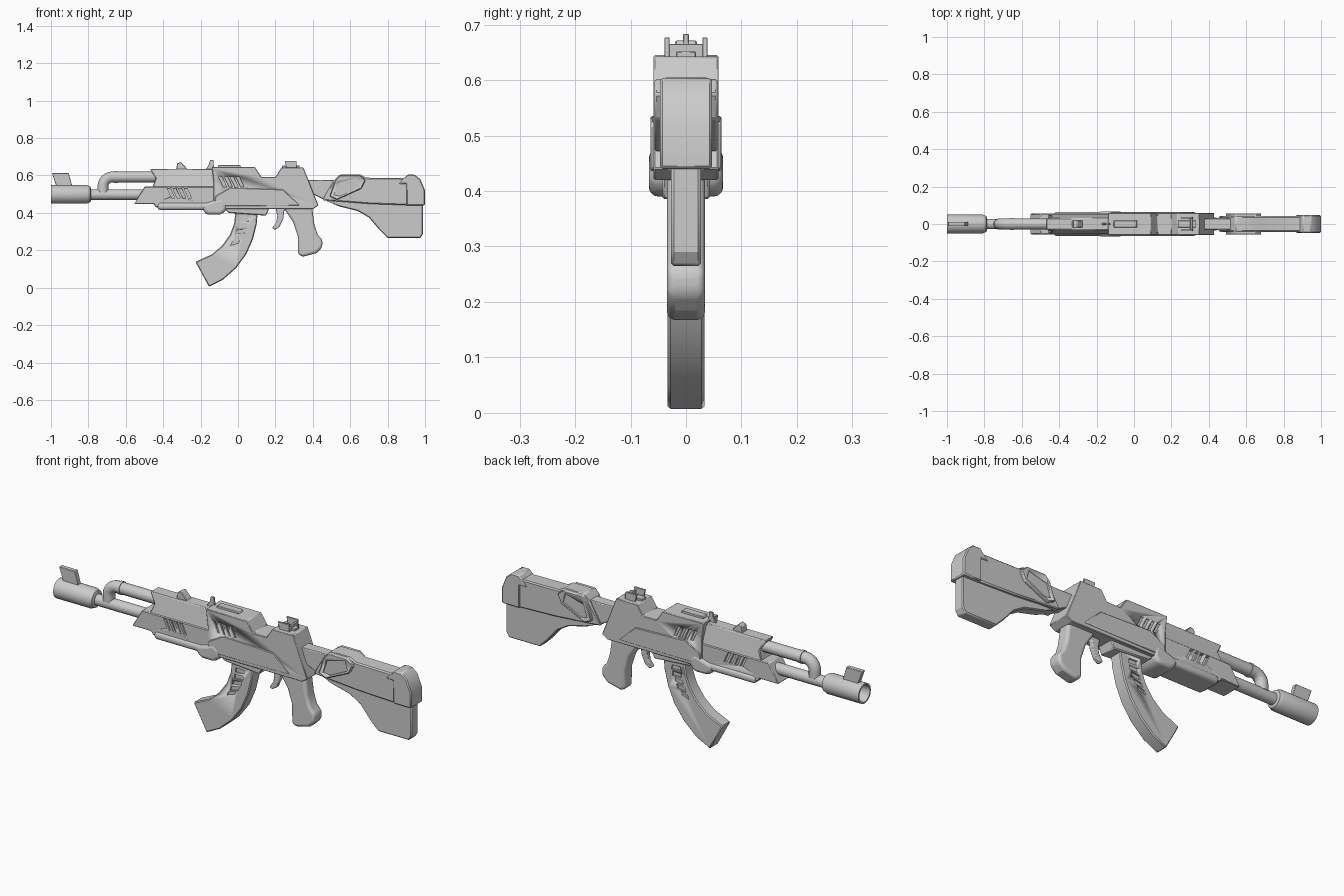
import bpy, bmesh, math


def finish(name, bm, bevel=0.0, segs=1, angle=30):
    bmesh.ops.recalc_face_normals(bm, faces=bm.faces)
    me = bpy.data.meshes.new(name)
    bm.to_mesh(me)
    bm.free()
    ob = bpy.data.objects.new(name, me)
    bpy.context.collection.objects.link(ob)
    bpy.context.view_layer.objects.active = ob
    bpy.ops.object.select_all(action='DESELECT')
    ob.select_set(True)
    bpy.ops.object.shade_smooth_by_angle(angle=math.radians(angle))
    if bevel:
        m = ob.modifiers.new("Bevel", 'BEVEL')
        m.width, m.segments = bevel, segs
        m.limit_method, m.angle_limit = 'ANGLE', math.radians(35)
    return ob


def add_prism(bm, pts, y0, y1):
    """Side profile (x, z) spanning y0..y1; either may be a function of z."""
    f0, f1 = [y if callable(y) else (lambda z, v=y: v) for y in (y0, y1)]
    a = [bm.verts.new((x, f0(z), z)) for x, z in pts]
    b = [bm.verts.new((x, f1(z), z)) for x, z in pts]
    bm.faces.new(a)
    bm.faces.new(b[::-1])
    for i in range(len(pts)):
        j = (i + 1) % len(pts)
        bm.faces.new((a[i], b[i], b[j], a[j]))


def prism(name, pts, w, bevel=0.004, segs=1, y=0.0):
    bm = bmesh.new()
    if callable(w):
        add_prism(bm, pts, lambda z: -w(z), w)
    else:
        add_prism(bm, pts, y - w, y + w)
    return finish(name, bm, bevel, segs)


def lathe(name, prof, z, n=28):
    """Spin (x, radius) rings about a lengthwise axis at height z."""
    bm = bmesh.new()
    rings = []
    for x, r in prof:
        rings.append([bm.verts.new((x, r * math.cos(2 * math.pi * k / n),
                                    z + r * math.sin(2 * math.pi * k / n))) for k in range(n)])
    for a, b in zip(rings, rings[1:]):
        for k in range(n):
            bm.faces.new((a[k], a[(k + 1) % n], b[(k + 1) % n], b[k]))
    bm.faces.new(rings[0])
    bm.faces.new(rings[-1])
    return finish(name, bm)


def recess(ob, shapes, inner):
    """Cut the same shallow pockets into both sides."""
    bm = bmesh.new()
    for s in shapes:
        for side in (-1, 1):
            add_prism(bm, s, side * inner, side * 0.15)
    cut = finish(ob.name + "_cutter", bm)
    cut.hide_render = True
    cut.hide_viewport = True
    cut.display_type = 'WIRE'
    m = ob.modifiers.new("Recess", 'BOOLEAN')
    m.object, m.operation, m.solver = cut, 'DIFFERENCE', 'EXACT'


def slots(x, z, n, step, wid, dx, h):
    return [[(x + i * step, z), (x + i * step + wid, z),
             (x + i * step + wid + dx, z - h), (x + i * step + dx, z - h)] for i in range(n)]


# Barrel, hollow muzzle and front sight
lathe("barrel", [(-0.85, 0.028), (-0.45, 0.028)], 0.497)
lathe("muzzle", [(-0.86, 0.038), (-1.0, 0.042), (-1.0, 0.05), (-0.81, 0.05),
                 (-0.79, 0.042), (-0.785, 0.028)], 0.499)
prism("front_sight", [(-0.995, 0.612), (-0.905, 0.612), (-0.885, 0.54), (-0.97, 0.54)], 0.012, 0.002)

# Gas tube with its elbow down to the barrel
cu = bpy.data.curves.new("gas_tube", 'CURVE')
cu.dimensions = '3D'
cu.bevel_depth, cu.bevel_resolution, cu.use_fill_caps = 0.029, 5, True
sp = cu.splines.new('POLY')
path = [(-0.722, 0.51), (-0.722, 0.54)]
path += [(-0.672 - 0.05 * math.cos(a), 0.542 + 0.05 * math.sin(a))
         for a in [math.radians(d) for d in range(15, 91, 15)]] + [(-0.42, 0.592)]
sp.points.add(len(path) - 1)
for p, (x, z) in zip(sp.points, path):
    p.co = (x, 0, z, 1)
sp.use_smooth = True
bpy.context.collection.objects.link(bpy.data.objects.new("gas_tube", cu))
lathe("tube_collar", [(-0.66, 0.029), (-0.66, 0.032), (-0.645, 0.032), (-0.645, 0.029)], 0.592)

# Handguard: tapered cover and vented lower half
prism("handguard_cover", [(-0.47, 0.635), (-0.1, 0.635), (-0.1, 0.53), (-0.46, 0.53), (-0.44, 0.585)],
      lambda z: 0.032 + (0.635 - z) * 0.2)
guard = prism("handguard", [(-0.50, 0.54), (-0.1, 0.54), (-0.1, 0.43), (-0.44, 0.43), (-0.45, 0.447),
                            (-0.555, 0.447)], 0.055)
recess(guard, slots(-0.38, 0.535, 4, 0.03, 0.016, 0.025, 0.055), 0.043)

# Rounded housing below the handguard
prism("under_housing", [(-0.43, 0.415), (-0.43, 0.455), (-0.1, 0.455), (-0.1, 0.415)], 0.064, 0.017, 4)
prism("housing_bulge", [(-0.19, 0.415), (-0.165, 0.39), (-0.09, 0.39), (-0.062, 0.415), (-0.062, 0.455),
                        (-0.09, 0.48), (-0.165, 0.455), (-0.19, 0.45)], 0.067, 0.02, 4)

# Receiver with vents, raised side panels and magazine well
receiver = prism("receiver", [(-0.14, 0.645), (0.09, 0.645), (0.125, 0.592), (0.20, 0.592), (0.232, 0.642),
                              (0.35, 0.642), (0.43, 0.44), (0.40, 0.42), (-0.13, 0.42), (-0.13, 0.56)],
                 0.059, 0.003)
recess(receiver, slots(-0.105, 0.595, 4, 0.031, 0.018, 0.027, 0.058), 0.047)
for s in (-1, 1):
    prism("side_panel", [(-0.13, 0.435), (-0.12, 0.49), (-0.04, 0.535), (0.24, 0.525), (0.33, 0.44)],
          0.006, 0.003, y=s * 0.058)
prism("magazine_well", [(-0.08, 0.43), (0.17, 0.43), (0.15, 0.385), (-0.05, 0.40)], 0.043)

# Top rail and sights
prism("top_rail", [(-0.11, 0.64), (-0.105, 0.656), (0.01, 0.656), (0.02, 0.64)], 0.018, 0.002)
prism("middle_sight", [(-0.335, 0.61), (-0.325, 0.665), (-0.305, 0.672), (-0.28, 0.645), (-0.26, 0.61)],
      0.02, 0.003)
prism("sight_post", [(-0.18, 0.62), (-0.155, 0.66), (-0.15, 0.683), (-0.132, 0.683), (-0.127, 0.62)],
      0.005, 0.001)
prism("rear_sight_base", [(0.235, 0.63), (0.235, 0.652), (0.33, 0.652), (0.33, 0.63)], 0.018, 0.002)
for s in (-1, 1):
    prism("rear_sight_wing", [(0.26, 0.635), (0.25, 0.677), (0.312, 0.677), (0.315, 0.635)],
          0.0045, 0.001, y=s * 0.034)
prism("rear_sight_bridge", [(0.30, 0.635), (0.30, 0.665), (0.312, 0.665), (0.312, 0.635)], 0.032, 0.001)

# Curved magazine with a ladder of side windows
front = [(-0.015, 0.40), (-0.02, 0.345), (-0.042, 0.285), (-0.085, 0.225), (-0.14, 0.178), (-0.228, 0.138)]
rear = [(-0.155, 0.005), (-0.08, 0.043), (-0.01, 0.105), (0.045, 0.18), (0.08, 0.26), (0.10, 0.34), (0.105, 0.40)]
mag = prism("magazine", front + rear, 0.033, 0.005)
cells = []
for i in range(5):
    x, z = [(0.033, 0.365), (0.028, 0.333), (0.018, 0.301), (0.004, 0.270), (-0.014, 0.241)][i]
    a = math.radians(-5 + 8 * i)
    c, s = math.cos(a), math.sin(a)
    cells.append([(x + u * c + v * s, z - u * s * -0.6 + v * c)
                  for u, v in ((-0.024, -0.011), (0.024, -0.011), (0.024, 0.011), (-0.024, 0.011))])
recess(mag, cells, 0.025)

# Trigger and pistol grip
prism("trigger", [(0.20, 0.43), (0.25, 0.43), (0.242, 0.37), (0.222, 0.325), (0.198, 0.31), (0.183, 0.318),
                  (0.205, 0.35), (0.21, 0.385)], 0.012, 0.004, 2)
prism("pistol_grip", [(0.235, 0.44), (0.395, 0.44), (0.408, 0.34), (0.425, 0.285), (0.452, 0.255), (0.45, 0.215),
                      (0.42, 0.185), (0.345, 0.165), (0.32, 0.18), (0.32, 0.275), (0.295, 0.35)],
      0.034, 0.018, 4)

# Stock: connector, upper body, cheek panels, butt cap and lower blade
prism("stock_connector", [(0.36, 0.577), (0.54, 0.577), (0.52, 0.46), (0.46, 0.47), (0.38, 0.51)], 0.03)
prism("stock_body", [(0.45, 0.468), (0.51, 0.57), (0.545, 0.605), (0.655, 0.605), (0.685, 0.588), (0.92, 0.585),
                     (0.92, 0.44), (0.70, 0.448)], 0.042, 0.006)
pads = prism("stock_pads", [(0.49, 0.488), (0.52, 0.575), (0.545, 0.602), (0.65, 0.602), (0.682, 0.575),
                            (0.66, 0.53), (0.53, 0.47)], 0.057, 0.004)
recess(pads, [[(0.513, 0.495), (0.535, 0.562), (0.638, 0.588), (0.652, 0.54), (0.55, 0.49)]], 0.049)
prism("butt_cap", [(0.86, 0.555), (0.905, 0.604), (0.945, 0.604), (0.975, 0.58), (1.0, 0.52), (1.0, 0.44),
                   (0.90, 0.44), (0.90, 0.555)], 0.047, 0.005)
prism("stock_blade", [(0.47, 0.465), (0.99, 0.46), (0.99, 0.29), (0.975, 0.265), (0.80, 0.265), (0.755, 0.31),
                      (0.70, 0.375), (0.64, 0.41), (0.54, 0.435)], 0.027, 0.005)
